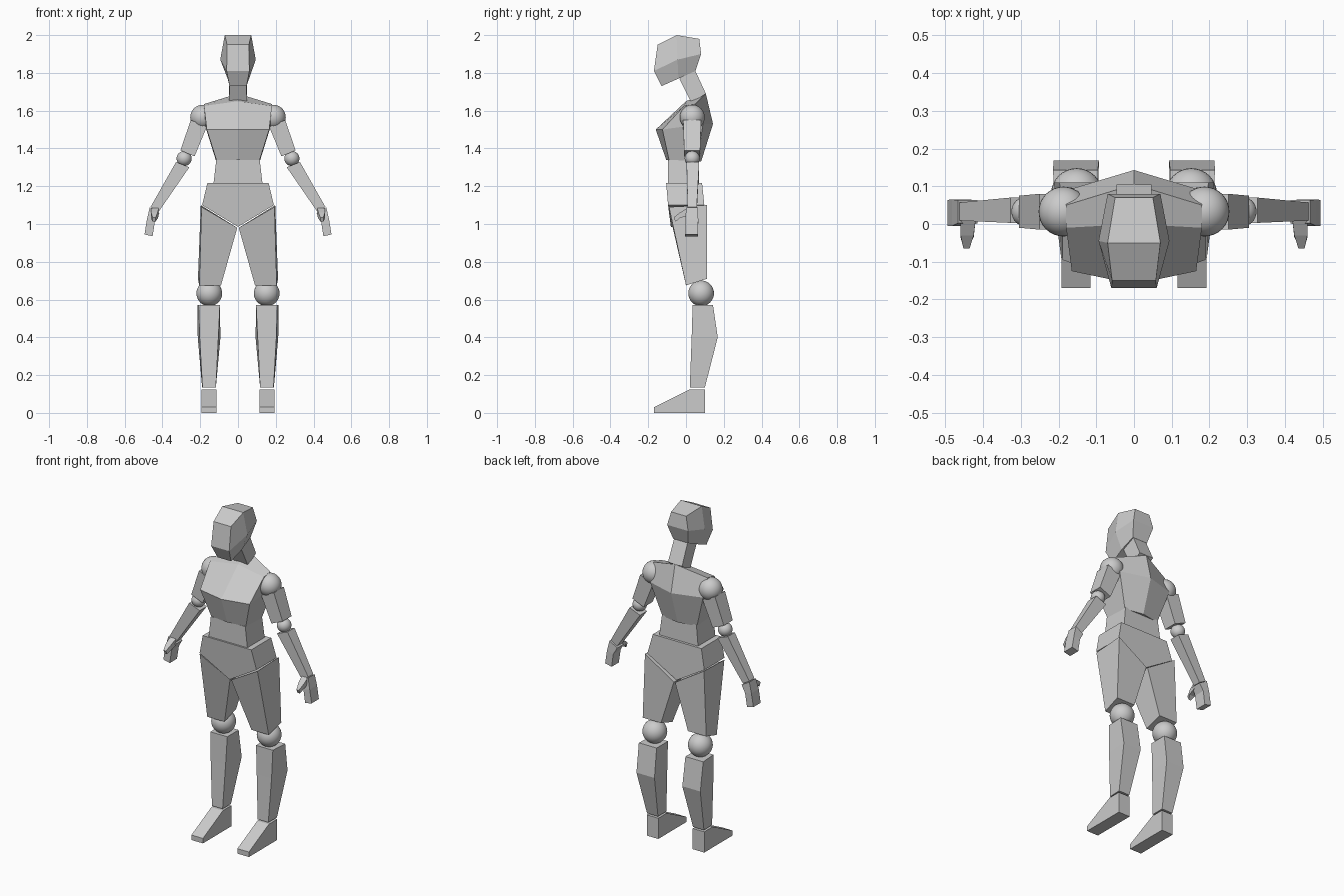
import bpy, bmesh

if "Cube" in bpy.data.objects:
    bpy.data.objects.remove(bpy.data.objects["Cube"])


def loft(name, rings):
    """Skin closed rings of equal length; six-point caps fold on their middle line."""
    bm = bmesh.new()
    rows = [[bm.verts.new(p) for p in r] for r in rings]
    n = len(rows[0])
    for a, b in zip(rows, rows[1:]):
        for i in range(n):
            j = (i + 1) % n
            bm.faces.new((a[i], a[j], b[j], b[i]))
    for r in (rows[0], rows[-1]):
        if n == 6:
            bm.faces.new((r[0], r[1], r[4], r[5]))
            bm.faces.new((r[1], r[2], r[3], r[4]))
        else:
            bm.faces.new(r)
    bmesh.ops.recalc_face_normals(bm, faces=bm.faces)
    me = bpy.data.meshes.new(name)
    bm.to_mesh(me)
    bm.free()
    ob = bpy.data.objects.new(name, me)
    bpy.context.collection.objects.link(ob)
    return ob


def both(name, rings):
    """Loft on the +x side plus its mirror copy."""
    for side, s in (("left", 1), ("right", -1)):
        loft(f"{side}_{name}", [[(s * x, y, z) for x, y, z in r] for r in rings])


def balls(name, x, y, z, r):
    for side, s in (("left", 1), ("right", -1)):
        bpy.ops.mesh.primitive_uv_sphere_add(segments=32, ring_count=16, radius=r, location=(s * x, y, z))
        bpy.context.object.name = f"{side}_{name}"
        bpy.ops.object.shade_smooth()


def across(front, mid, back):
    """Head row: three (x, y, z) points mirrored into a six-point ring."""
    side = [front, mid, back]
    return side + [(-x, y, z) for x, y, z in reversed(side)]


def body(fc, fe, be, bc):
    """Chest row: front centre, front end, back end, back centre."""
    m = lambda p: (-p[0], p[1], p[2])
    return [m(fe), fc, fe, be, bc, m(be)]


def rect(x, y0, y1, z0, z1):
    return [(-x, y0, z0), (x, y0, z0), (x, y1, z1), (-x, y1, z1)]


def limb(inner, outer, y0, y1):
    """Arm section between inner and outer (x, z), spanning y0 to y1."""
    (xi, zi), (xo, zo) = inner, outer
    return [(xi, y0, zi), (xo, y0, zo), (xo, y1, zo), (xi, y1, zi)]


# head and neck
loft("head", [
    across((.045, -.13, 1.73), (.055, -.04, 1.77), (.05, .05, 1.81)),
    across((.06, -.17, 1.81), (.094, -.045, 1.87), (.07, .08, 1.90)),
    across((.058, -.15, 1.95), (.07, -.05, 2.0), (.05, .07, 1.98))])
loft("neck", [rect(.047, .03, .105, 1.64, 1.69), rect(.045, -.035, .045, 1.77, 1.82)])

# chest, waist and pelvis
loft("chest", [
    body((0, -.105, 1.34), (.115, -.09, 1.34), (.115, .06, 1.33), (0, .08, 1.33)),
    body((0, -.16, 1.50), (.165, -.125, 1.50), (.177, .09, 1.53), (0, .143, 1.53)),
    body((0, 0, 1.65), (.18, -.01, 1.625), (.18, .05, 1.635), (0, .105, 1.69))])
loft("waist", [rect(.13, -.095, .07, 1.21, 1.21), rect(.115, -.095, .065, 1.34, 1.34)])
loft("pelvis", [
    [(-.162, y0, 1.217), (-.19, y1, 1.10), (0, y2, .985), (.19, y1, 1.10), (.162, y0, 1.217)]
    for y0, y1, y2 in ((-.105, -.095, -.08), (.085, .097, .09))])

# legs
both("thigh", [
    [(.09, 0, .675), (.205, 0, .675), (.212, .11, .71), (.09, .11, .71)],
    [(.004, -.07, .98), (.193, -.09, 1.09), (.197, .11, 1.10), (.004, .11, .98)]])
balls("knee", .152, .08, .633, .068)
both("shin", [
    [(.117, .02, .135), (.188, .02, .135), (.19, .10, .135), (.117, .10, .135)],
    [(.104, .03, .40), (.203, .03, .40), (.213, .168, .40), (.093, .168, .40)],
    [(.096, .035, .57), (.208, .035, .57), (.215, .143, .57), (.096, .143, .57)]])
foot = [(-.17, 0), (.10, 0), (.10, .125), (.02, .125), (-.17, .03)]
both("foot", [[(x, y, z) for y, z in foot] for x in (.115, .192)])

# arms
balls("shoulder", .187, .033, 1.565, .066)
both("upper_arm", [limb((.165, 1.515), (.25, 1.55), -.015, .08),
                   limb((.23, 1.358), (.305, 1.39), -.01, .075)])
balls("elbow", .285, .033, 1.347, .04)
both("forearm", [limb((.258, 1.30), (.328, 1.328), .003, .07),
                 limb((.42, 1.065), (.463, 1.09), .009, .057)])

# hands
both("hand", [limb((.415, 1.058), (.467, 1.088), .002, .063),
              limb((.44, 1.015), (.482, 1.025), -.005, .065),
              limb((.452, .935), (.495, .945), -.005, .064)])
both("thumb", [
    [(.42, .01, 1.045), (.46, .01, 1.045), (.46, .01, 1.085), (.42, .01, 1.085)],
    [(.425, -.035, 1.03), (.46, -.035, 1.03), (.46, -.03, 1.062), (.425, -.03, 1.062)],
    [(.436, -.055, 1.012), (.452, -.055, 1.012), (.452, -.065, 1.035), (.436, -.065, 1.035)]])
